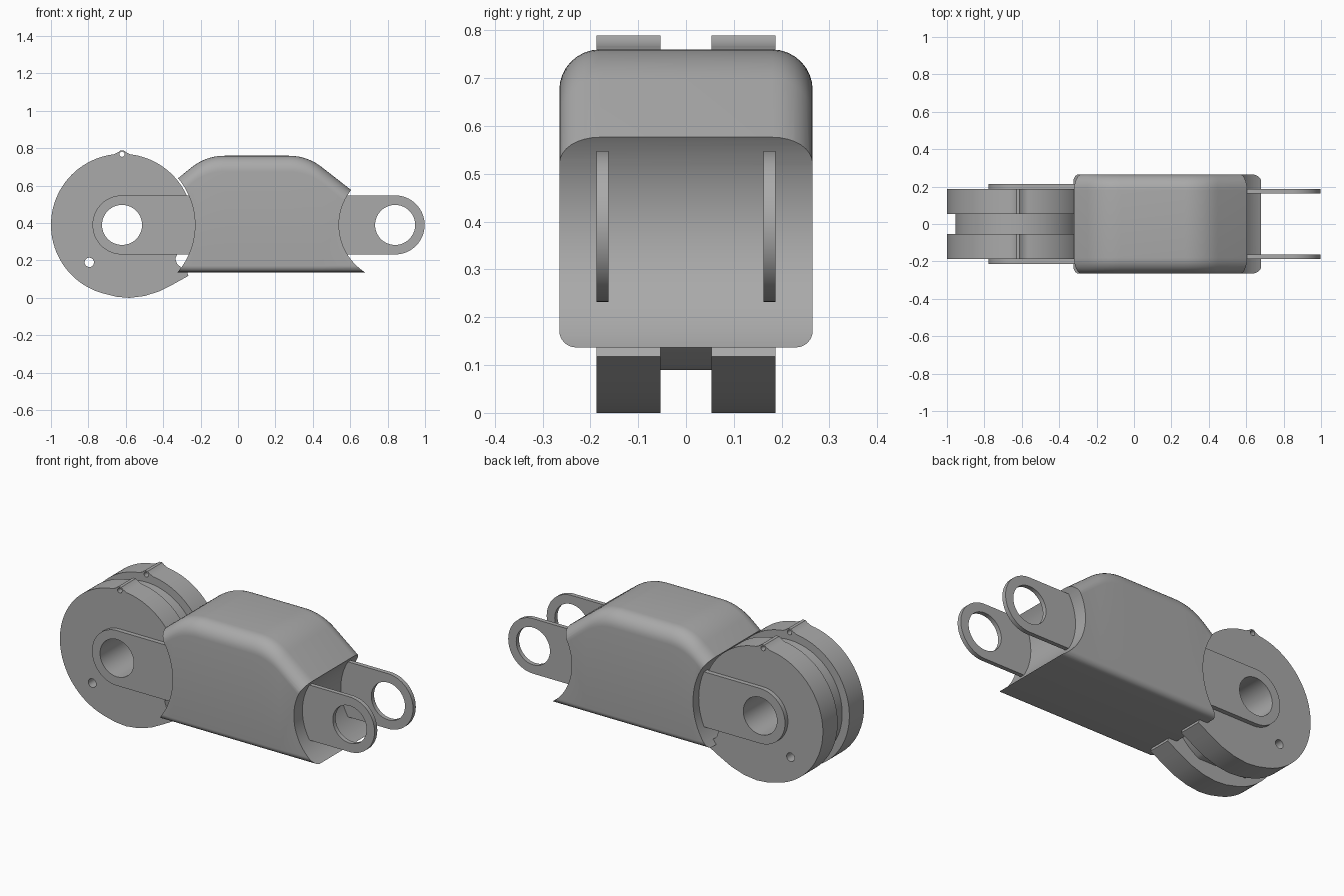
import bpy, bmesh, math
from mathutils import Vector

if "Cube" in bpy.data.objects:
    bpy.data.objects.remove(bpy.data.objects["Cube"], do_unlink=True)

grey = bpy.data.materials.new("plain grey")
grey.use_nodes = True
grey.diffuse_color = (0.4, 0.4, 0.4, 1)
grey.node_tree.nodes["Principled BSDF"].inputs["Base Color"].default_value = (0.4, 0.4, 0.4, 1)

DRUM = (-0.62, 0.39)   # drum axis, x and z
PIVOT = (0.84, 0.39)   # far pivot axis
BORE = 0.107


def arc(centre, radius, start, end, steps):
    """Points in the xz plane along an arc given in degrees."""
    angles = [math.radians(start + (end - start) * i / steps) for i in range(steps + 1)]
    return [(centre[0] + radius * math.cos(a), centre[1] + radius * math.sin(a)) for a in angles]


def loft(name, rings):
    """Closed solid through rings of equal point count."""
    bm = bmesh.new()
    loops = [[bm.verts.new(p) for p in ring] for ring in rings]
    n = len(loops[0])
    for a, b in zip(loops, loops[1:]):
        for i in range(n):
            bm.faces.new((a[i], a[(i + 1) % n], b[(i + 1) % n], b[i]))
    bm.faces.new(loops[0])
    bm.faces.new(loops[-1])
    bmesh.ops.recalc_face_normals(bm, faces=bm.faces)
    mesh = bpy.data.meshes.new(name)
    bm.to_mesh(mesh)
    bm.free()
    mesh.materials.append(grey)
    obj = bpy.data.objects.new(name, mesh)
    bpy.context.collection.objects.link(obj)
    return obj


def plate(name, outline, y0, y1):
    return loft(name, [[(x, y, z) for x, z in outline] for y in (y0, y1)])


def activate(obj):
    bpy.ops.object.select_all(action='DESELECT')
    obj.select_set(True)
    bpy.context.view_layer.objects.active = obj


def drill(obj, centre, radius, steps=64):
    """Cut a round hole along y."""
    cutter = plate("cutter", arc(centre, radius, 0, 360 - 360 / steps, steps - 1), -0.5, 0.5)
    cutter.hide_render = True
    mod = obj.modifiers.new("hole", 'BOOLEAN')
    mod.operation = 'DIFFERENCE'
    mod.solver = 'EXACT'
    mod.object = cutter
    activate(obj)
    bpy.ops.object.modifier_apply(modifier=mod.name)
    bpy.data.objects.remove(cutter, do_unlink=True)


def finish(obj):
    activate(obj)
    bpy.ops.object.shade_smooth_by_angle(angle=math.radians(30))


def bend(p0, p1, p2, steps=10):
    a, b, c = Vector(p0), Vector(p1), Vector(p2)
    ts = [i / steps for i in range(steps + 1)]
    return [tuple(a * (1 - t) ** 2 + b * 2 * t * (1 - t) + c * t * t) for t in ts]


def section(x, top, bottom=0.137, half=0.265, r_top=0.085, r_low=0.035):
    """Rounded rectangle across the housing."""
    pts = []
    for sy, sz, r, start in ((1, 1, r_top, 0), (-1, 1, r_top, 90),
                             (-1, -1, r_low, 180), (1, -1, r_low, 270)):
        centre = (sy * (half - r), (top if sz > 0 else bottom) - sz * r)
        pts += [(x, y, z) for y, z in arc(centre, r, start, start + 90, 8)]
    return pts


# Housing: rounded shell with sloped shoulders, scooped at both ends
ridge = [(-0.35, 0.616)]
ridge += bend((-0.248, 0.698), (-0.17, 0.76), (-0.07, 0.76))
ridge += bend((0.27, 0.76), (0.37, 0.76), (0.448, 0.699))
ridge += [(0.72, 0.487)]
housing = loft("housing", [section(x, z) for x, z in ridge])
drill(housing, DRUM, 0.39, 128)
drill(housing, PIVOT, 0.30, 128)
finish(housing)

# Drum cheeks: round discs with a top nub, and a hooked tail below
bump = [(-0.575, 0.767), (-0.6, 0.779), (-0.611, 0.789), (-0.629, 0.789),
        (-0.64, 0.779), (-0.665, 0.767)]
tail = [(-0.65, 0.006), (-0.58, 0.0), (-0.5, 0.01), (-0.42, 0.035), (-0.34, 0.076),
        (-0.265, 0.118), (-0.272, 0.137), (-0.3, 0.16), (-0.325, 0.18),
        (-0.335, 0.21), (-0.322, 0.24)]
cheek = arc(DRUM, 0.38, -21, 82, 36) + bump + arc(DRUM, 0.38, 98, 256, 56) + tail

# Core: smaller disc between the cheeks with a flat underside
core_outline = arc(DRUM, 0.335, -63.5, 243.5, 96)

# Lugs: straight straps with one round end
inner_lug = arc(DRUM, 0.158, 90, 270, 32) + [(-0.1, 0.232), (-0.1, 0.548)]
outer_lug = arc(PIVOT, 0.158, -90, 90, 32) + [(0.45, 0.548), (0.45, 0.232)]

core = plate("drum_core", core_outline, -0.06, 0.06)
drill(core, DRUM, BORE)
drill(core, (-0.795, 0.19), 0.025, 24)
finish(core)

for side, s in (("left", 1), ("right", -1)):
    disc = plate("drum_cheek_" + side, cheek, s * 0.053, s * 0.187)
    drill(disc, DRUM, BORE)
    drill(disc, (-0.795, 0.19), 0.025, 24)
    drill(disc, (-0.62, 0.768), 0.014, 16)
    finish(disc)

    strap = plate("drum_lug_" + side, inner_lug, s * 0.18, s * 0.213)
    drill(strap, DRUM, BORE)
    finish(strap)

    ear = plate("pivot_lug_" + side, outer_lug, s * 0.162, s * 0.187)
    drill(ear, PIVOT, BORE)
    finish(ear)
